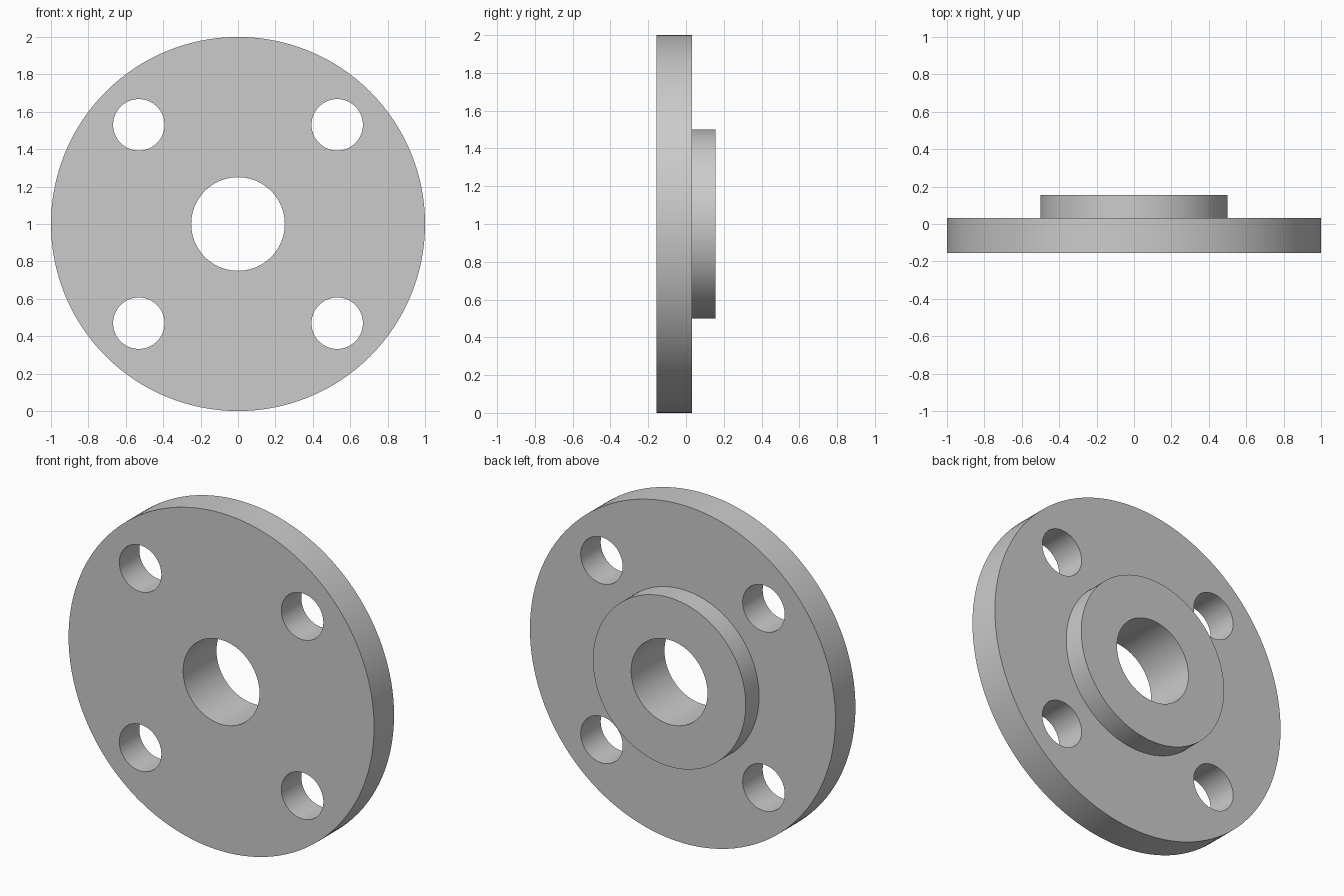
import bpy, bmesh, math
from mathutils import Matrix, Vector

cube = bpy.data.objects.get("Cube")
if cube:
    bpy.data.objects.remove(cube, do_unlink=True)

# Main dimensions
SEGMENTS = 128
PLATE_R, HUB_R, BORE_R = 1.0, 0.5, 0.25
BOLT_R, BOLT_CIRCLE = 0.1375, 0.75
FRONT_Y, STEP_Y, BACK_Y = -0.156, 0.031, 0.156
CENTRE = Vector((0, 0, PLATE_R))

# Grey metal
metal = bpy.data.materials.new("grey_metal")
metal.use_nodes = True
colour = (0.6, 0.6, 0.6, 1)
metal.diffuse_color = colour
metal.node_tree.nodes["Principled BSDF"].inputs["Base Color"].default_value = colour


def make_object(name, bm):
    bmesh.ops.recalc_face_normals(bm, faces=bm.faces)
    mesh = bpy.data.meshes.new(name)
    bm.to_mesh(mesh)
    bm.free()
    mesh.materials.append(metal)
    obj = bpy.data.objects.new(name, mesh)
    bpy.context.collection.objects.link(obj)
    return obj


# Stepped disc with central bore, turned from one closed profile
bm = bmesh.new()
profile = [(BORE_R, FRONT_Y), (PLATE_R, FRONT_Y), (PLATE_R, STEP_Y),
           (HUB_R, STEP_Y), (HUB_R, BACK_Y), (BORE_R, BACK_Y)]
verts = [bm.verts.new(CENTRE + Vector((r, y, 0))) for r, y in profile]
edges = [bm.edges.new((v, verts[i - 1])) for i, v in enumerate(verts)]
bmesh.ops.spin(bm, geom=verts + edges, cent=CENTRE, axis=(0, 1, 0),
               angle=math.tau, steps=SEGMENTS, use_merge=True)
bmesh.ops.remove_doubles(bm, verts=bm.verts, dist=1e-5)
flange = make_object("flange", bm)

# Four bolt holes on the diagonals
bm = bmesh.new()
for i in range(4):
    angle = math.radians(45 + 90 * i)
    spot = CENTRE + BOLT_CIRCLE * Vector((math.cos(angle), 0, math.sin(angle)))
    bmesh.ops.create_cone(bm, cap_ends=True, segments=64, radius1=BOLT_R,
                          radius2=BOLT_R, depth=1,
                          matrix=Matrix.Translation(spot) @ Matrix.Rotation(math.pi / 2, 4, "X"))
cutter = make_object("bolt_hole_cutter", bm)
cutter.hide_render = True

cut = flange.modifiers.new("bolt_holes", "BOOLEAN")
cut.operation = "DIFFERENCE"
cut.solver = "EXACT"
cut.object = cutter

bpy.ops.object.select_all(action="DESELECT")
flange.select_set(True)
bpy.context.view_layer.objects.active = flange
bpy.ops.object.modifier_apply(modifier=cut.name)
bpy.data.objects.remove(cutter, do_unlink=True)

# Smooth round walls, sharp rims
bpy.ops.object.shade_smooth_by_angle(angle=math.radians(30))
